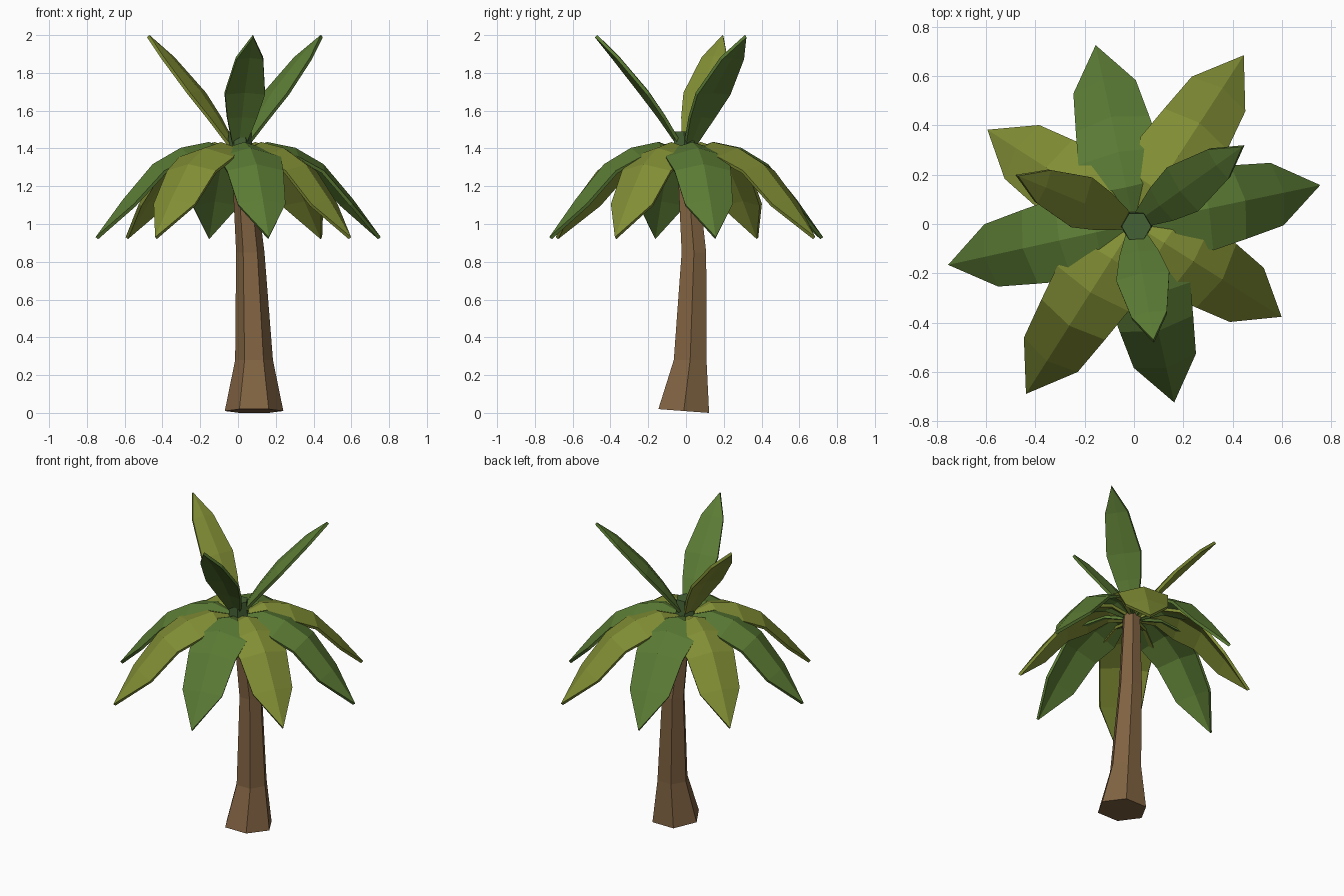
import bpy, bmesh, math
from mathutils import Vector

if "Cube" in bpy.data.objects:
    bpy.data.objects.remove(bpy.data.objects["Cube"])


def material(name, rgb):
    m = bpy.data.materials.new(name)
    m.diffuse_color = (*rgb, 1)
    m.use_nodes = True
    m.node_tree.nodes["Principled BSDF"].inputs["Base Color"].default_value = m.diffuse_color
    return m


BARK = material("bark", (0.22, 0.125, 0.055))
GREEN = material("leaf_green", (0.105, 0.2, 0.035))
OLIVE = material("leaf_olive", (0.22, 0.27, 0.035))
DARK = material("crown_green", (0.06, 0.12, 0.035))


def finish(name, bm, mat):
    bmesh.ops.recalc_face_normals(bm, faces=bm.faces)
    mesh = bpy.data.meshes.new(name)
    bm.to_mesh(mesh)
    bm.free()
    mesh.materials.append(mat)
    ob = bpy.data.objects.new(name, mesh)
    bpy.context.collection.objects.link(ob)
    return ob


def hex_column(name, rings, mat, tilt=0.0):
    """Six-sided column through rings of (x, y, z, radius); tilt leans the base ring."""
    bm = bmesh.new()
    loops = []
    for k, (x, y, z, r) in enumerate(rings):
        t = tilt if k == 0 else 0
        loop = []
        for i in range(6):
            a = i * math.pi / 3
            dy = r * math.sin(a)
            loop.append(bm.verts.new((x + r * math.cos(a), y + dy, z - t * dy)))
        loops.append(loop)
    for a, b in zip(loops, loops[1:]):
        for i in range(6):
            j = (i + 1) % 6
            bm.faces.new((a[i], a[j], b[j], b[i]))
    bm.faces.new(loops[0][::-1])
    bm.faces.new(loops[-1])
    return finish(name, bm, mat)


def frond(name, profile, angle, reach, fold, mat):
    """Folded leaf: profile rows are (distance, height, half width), last row is the tip."""
    out = Vector((math.cos(angle), math.sin(angle), 0))
    side = Vector((-out.y, out.x, 0))
    scale = reach / profile[-1][0]
    bm = bmesh.new()
    rows = []
    for k, (d, z, w) in enumerate(profile):
        # the fold drops the edges along the leaf's own normal
        d0, z0, _ = profile[max(k - 1, 0)]
        d1, z1, _ = profile[min(k + 1, len(profile) - 1)]
        n = (out * (z0 - z1) + Vector((0, 0, d1 - d0))).normalized()
        c = out * d * scale + Vector((0, 0, z))
        if w == 0:
            rows.append([bm.verts.new(c)])
        else:
            drop = n * fold * w
            rows.append([bm.verts.new(p) for p in (c - side * w - drop, c, c + side * w - drop)])
    for a, b in zip(rows, rows[1:]):
        for i in range(2):
            if len(b) == 1:
                bm.faces.new((a[i], b[0], a[i + 1]))
            else:
                bm.faces.new((a[i], b[i], b[i + 1], a[i + 1]))
    for f in bm.faces:
        f.normal_update()
    ob = finish(name, bm, mat)
    sol = ob.modifiers.new("thickness", "SOLIDIFY")
    sol.thickness = 0.018
    sol.offset = 0
    return ob


# Curved trunk with a flared base, and the leaf crown on top
hex_column("trunk", [(0.085, -0.012, 0.01, 0.155), (0.085, 0.022, 0.28, 0.1),
                     (0.065, 0.042, 0.85, 0.075), (0.02, 0.0, 1.38, 0.055)], BARK, 0.075)
hex_column("crown", [(0.015, -0.005, 1.34, 0.055), (0.01, -0.007, 1.39, 0.065),
                     (0.01, -0.01, 1.49, 0.06)], DARK)

# Eight drooping fronds
LOWER = [(0.03, 1.38, 0.03), (0.16, 1.425, 0.1), (0.31, 1.395, 0.168),
         (0.46, 1.31, 0.15), (0.62, 1.125, 0.127), (0.77, 0.925, 0)]
REACH = [0.765, 0.81, 0.735, 0.7]
for i in range(8):
    frond(f"lower_frond_{i + 1}", LOWER, math.radians(11.8 + 45.15 * i), REACH[i % 4],
          0.3, OLIVE if i % 2 else GREEN)

# Three upright fronds
UPPER = [(0.03, 1.42, 0.035), (0.12, 1.57, 0.08), (0.21, 1.70, 0.108),
         (0.37, 1.885, 0.072), (0.485, 1.995, 0)]
for i, (deg, reach, mat) in enumerate([(279.5, 0.483, GREEN), (35.5, 0.545, GREEN),
                                       (157.5, 0.515, OLIVE)]):
    frond(f"upper_frond_{i + 1}", UPPER, math.radians(deg), reach, 0.15, mat)
